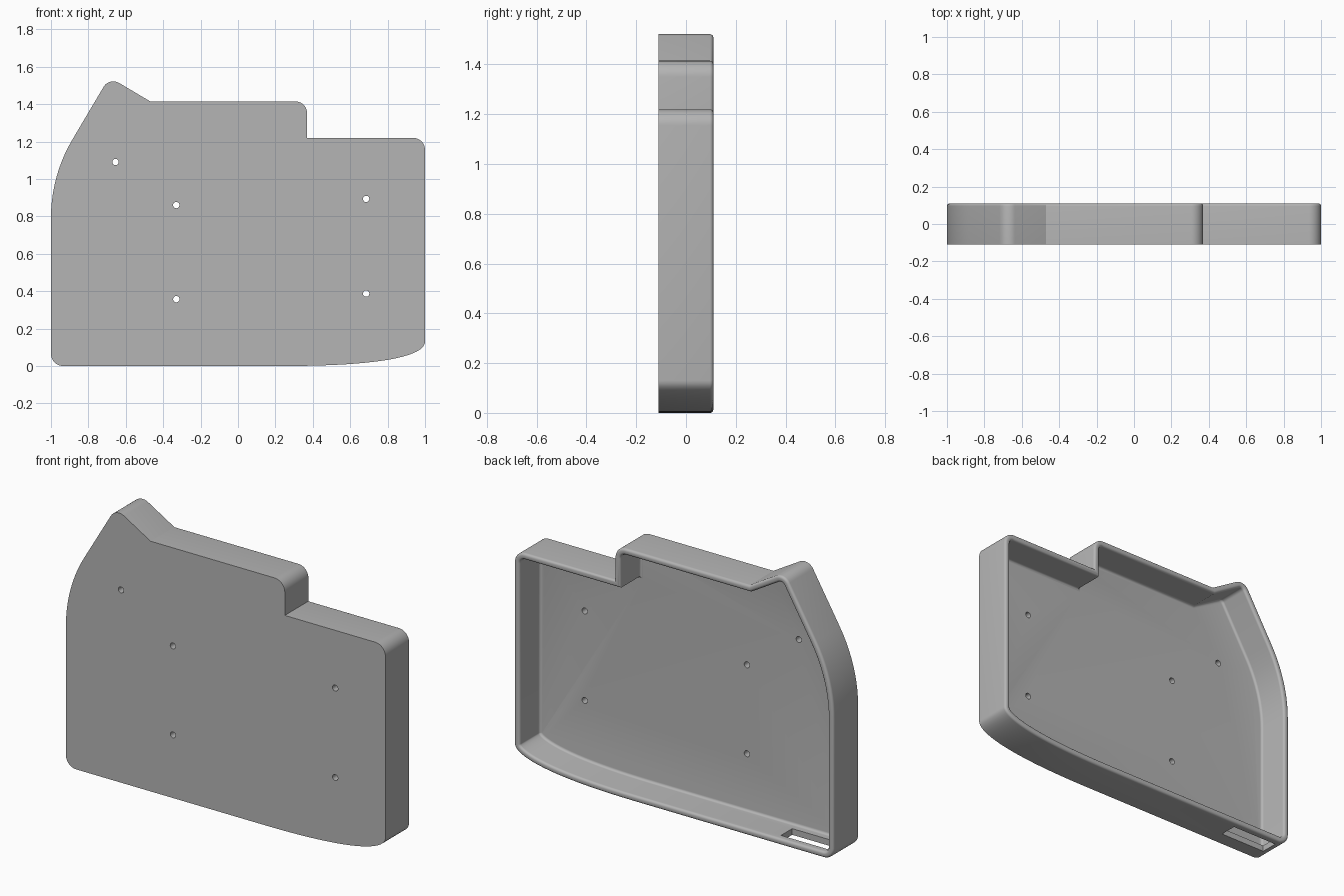
import bpy, bmesh, math
from mathutils import Vector

old = bpy.data.objects.get("Cube")
if old:
    bpy.data.objects.remove(old, do_unlink=True)

FRONT, BACK, WALL, FLOOR = -0.11, 0.11, 0.035, -0.073

grey = bpy.data.materials.new("plain_grey")
grey.use_nodes = True
colour = (0.46, 0.46, 0.46, 1)
grey.diffuse_color = colour
grey.node_tree.nodes["Principled BSDF"].inputs["Base Color"].default_value = colour


def fillet(before, corner, after, radius, steps=10):
    """Points of a round between two straight edges."""
    if radius == 0:
        return [corner]
    a, b = (before - corner).normalized(), (after - corner).normalized()
    half = a.angle(b) / 2
    centre = corner + (a + b).normalized() * radius / math.sin(half)
    start = corner + a * radius / math.tan(half) - centre
    end = corner + b * radius / math.tan(half) - centre
    sweep = math.pi - 2 * half
    return [centre + (start * math.sin((1 - i / steps) * sweep)
                      + end * math.sin(i / steps * sweep)) / math.sin(sweep)
            for i in range(steps + 1)]


def bezier(p, steps=20):
    return [p[0] * (1 - t) ** 3 + p[1] * 3 * t * (1 - t) ** 2
            + p[2] * 3 * t * t * (1 - t) + p[3] * t ** 3
            for t in (i / steps for i in range(steps + 1))]


def inset(points, distance):
    """Mitred inward offset of an anticlockwise outline."""
    result = []
    for i, p in enumerate(points):
        d1 = (p - points[i - 1]).normalized()
        d2 = (points[(i + 1) % len(points)] - p).normalized()
        n1, n2 = Vector((-d1.y, d1.x)), Vector((-d2.y, d2.x))
        result.append(p + (n1 + n2) * distance / (1 + n1.dot(n2)))
    return result


# Outline: the swept lower edge, then each corner with its radius
outline = bezier([Vector(p) for p in ((0.25, 0), (0.75, 0), (1, 0.05), (1, 0.13))])
corners = [(1, 1.22, 0.065), (0.37, 1.22, 0), (0.37, 1.415, 0.065),
           (-0.47, 1.415, 0), (-0.688, 1.544, 0.06),
           (-1, 1.017, 0.82), (-1, 0, 0.065)]
path = [outline[-1]] + [Vector(c[:2]) for c in corners] + [outline[0]]
for i, c in enumerate(corners):
    outline += fillet(path[i], path[i + 1], path[i + 2], c[2])

# Wall section as (inset, y): outer side, rounded rim, inner side, floor round
section = [(0, FRONT)]
r = 0.014
for k in range(6):
    a = k / 5 * math.pi / 2
    section.append((r - r * math.cos(a), BACK - r + r * math.sin(a)))
for k in range(6):
    a = k / 5 * math.pi / 2
    section.append((WALL - r + r * math.sin(a), BACK - r + r * math.cos(a)))
for k in range(6):
    a = k / 5 * math.pi / 2
    section.append((WALL + r - r * math.cos(a), FLOOR + r - r * math.sin(a)))

# Tray shell
bm = bmesh.new()
rings = [[bm.verts.new((p.x, y, p.y)) for p in inset(outline, d)] for d, y in section]
for lower, upper in zip(rings, rings[1:]):
    for i in range(len(lower)):
        j = (i + 1) % len(lower)
        bm.faces.new((lower[i], lower[j], upper[j], upper[i]))
bm.faces.new(rings[0])
bm.faces.new(rings[-1])
bmesh.ops.recalc_face_normals(bm, faces=bm.faces)
mesh = bpy.data.meshes.new("tray_shell")
bm.to_mesh(mesh)
bm.free()
tray = bpy.data.objects.new("tray_shell", mesh)
bpy.context.collection.objects.link(tray)
mesh.materials.append(grey)

# Cutters: five screw holes and the slot in the bottom wall
cutters = []
for x, z in ((-0.655, 1.09), (-0.33, 0.86), (0.685, 0.893), (-0.33, 0.357), (0.685, 0.387)):
    bpy.ops.mesh.primitive_cylinder_add(vertices=24, radius=0.017, depth=0.2,
                                        location=(x, FRONT, z), rotation=(math.pi / 2, 0, 0))
    cutters.append(bpy.context.object)
    cutters[-1].name = "screw_hole_cutter"
bpy.ops.mesh.primitive_cube_add(size=1, location=(-0.79, 0.022, 0))
slot = bpy.context.object
slot.name = "slot_cutter"
slot.scale = (0.29, 0.1, 0.12)
cutters.append(slot)

bpy.ops.object.select_all(action="DESELECT")
bpy.context.view_layer.objects.active = tray
tray.select_set(True)
for cutter in cutters:
    cutter.hide_render = True
    cutter.data.materials.append(grey)
    cut = tray.modifiers.new("cut", "BOOLEAN")
    cut.object, cut.operation, cut.solver = cutter, "DIFFERENCE", "EXACT"
    bpy.ops.object.modifier_apply(modifier=cut.name)
for cutter in cutters:
    bpy.data.objects.remove(cutter, do_unlink=True)

bpy.ops.object.shade_smooth_by_angle(angle=math.radians(25))
